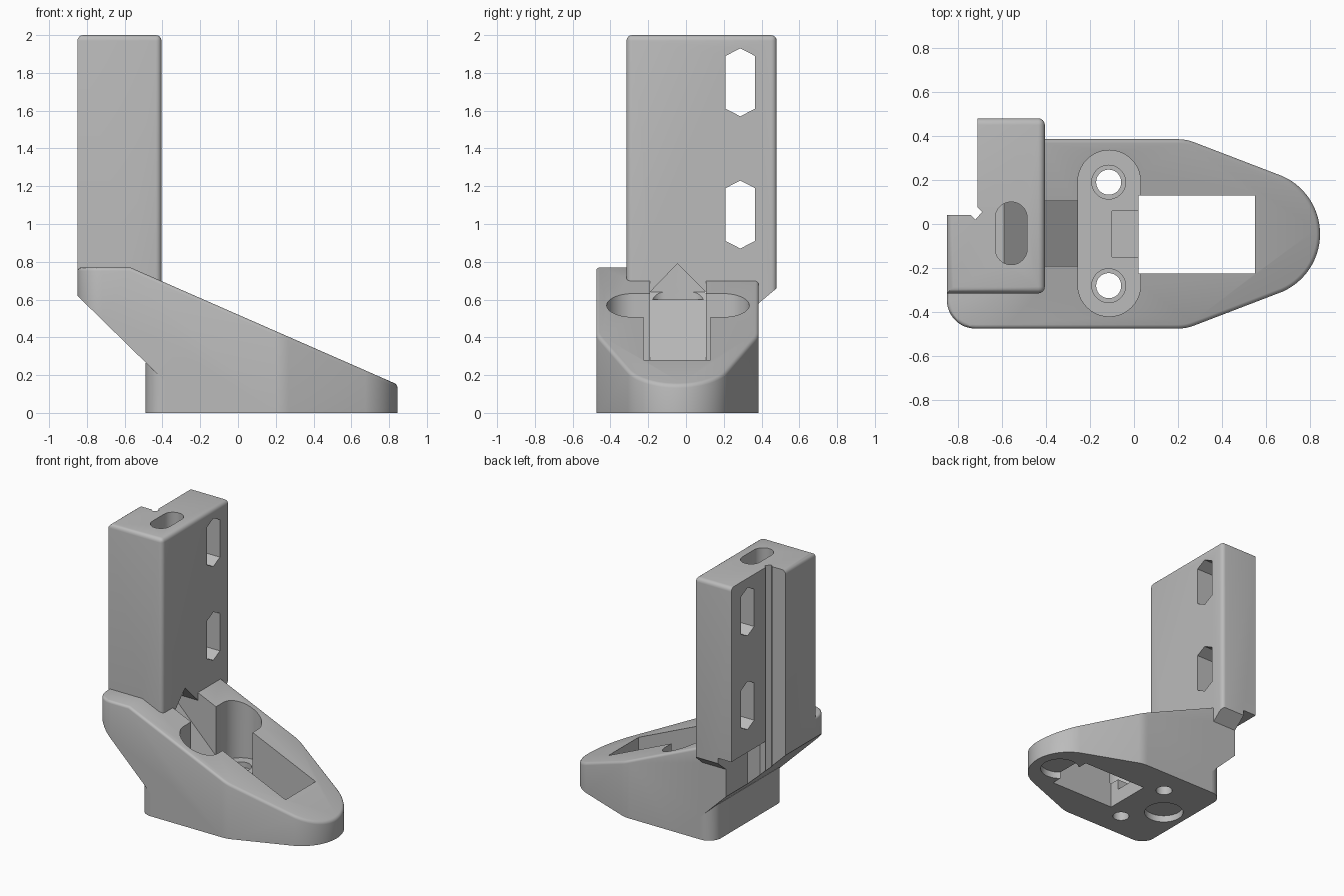
import bpy, bmesh, math
from mathutils import Vector

if "Cube" in bpy.data.objects:
    bpy.data.objects.remove(bpy.data.objects["Cube"])

grey = bpy.data.materials.new("plain_grey")
grey.diffuse_color = (0.5, 0.5, 0.5, 1)
grey.use_nodes = True
grey.node_tree.nodes["Principled BSDF"].inputs["Base Color"].default_value = grey.diffuse_color
CY = -0.045  # centre line of the foot


def arc(cx, cy, r, a0, a1, n=12):
    return [(cx + r * math.cos(math.radians(a0 + (a1 - a0) * i / n)),
             cy + r * math.sin(math.radians(a0 + (a1 - a0) * i / n))) for i in range(n + 1)]


def prism(pts, lo, hi, axis="z"):
    """Extrude a 2D outline along an axis."""
    put = {"z": lambda a, b, c: (a, b, c),
           "x": lambda a, b, c: (c, a, b),
           "y": lambda a, b, c: (a, c, b)}[axis]
    bm = bmesh.new()
    low = [bm.verts.new(put(a, b, lo)) for a, b in pts]
    top = [bm.verts.new(put(a, b, hi)) for a, b in pts]
    bm.faces.new(low)
    bm.faces.new(top)
    n = len(pts)
    for i in range(n):
        j = (i + 1) % n
        bm.faces.new((low[i], low[j], top[j], top[i]))
    bmesh.ops.recalc_face_normals(bm, faces=bm.faces)
    return bm


def slice_off(bm, point, normal):
    """Remove everything on the normal's side and close the cut."""
    bmesh.ops.bisect_plane(bm, geom=bm.verts[:] + bm.edges[:] + bm.faces[:], dist=1e-5,
                           plane_co=point, plane_no=Vector(normal).normalized(), clear_outer=True)
    bmesh.ops.holes_fill(bm, edges=[e for e in bm.edges if e.is_boundary])
    bmesh.ops.recalc_face_normals(bm, faces=bm.faces)


def obj(bm, name):
    me = bpy.data.meshes.new(name)
    bm.to_mesh(me)
    bm.free()
    me.materials.append(grey)
    ob = bpy.data.objects.new(name, me)
    bpy.context.collection.objects.link(ob)
    return ob


def combine(target, bm, op="DIFFERENCE"):
    tool = obj(bm, "tool")
    mod = target.modifiers.new("bool", "BOOLEAN")
    mod.operation, mod.solver, mod.object = op, "EXACT", tool
    bpy.context.view_layer.objects.active = target
    bpy.ops.object.modifier_apply(modifier=mod.name)
    bpy.data.objects.remove(tool)


def rect(x0, x1, y0, y1):
    return [(x0, y0), (x1, y0), (x1, y1), (x0, y1)]


def slot(cx, y0, y1, r):
    return arc(cx, y1 - r, r, 0, 180, 20) + arc(cx, y0 + r, r, 180, 360, 20)


def circle(cx, cy, r):
    return arc(cx, cy, r, 0, 350, 35)


# Foot: plan outline, sloped top, rounded upper rim
plan = (arc(-0.72, -0.345, 0.13, 180, 270) + arc(0.2, -0.275, 0.2, 270, 290, 5)
        + arc(0.558, CY, 0.287, -66, 66, 28)
        + arc(0.2, 0.185, 0.2, 70, 90, 5) + [(-0.71, 0.385), (-0.71, 0.04), (-0.85, 0.04)])
bm = prism(plan, 0, 0.77)
slice_off(bm, (-0.57, 0, 0.77), (0.62, 0, 1.415))
rim = [e for e in bm.edges if len(e.link_faces) == 2
       and max(f.normal.z for f in e.link_faces) > 0.5
       and abs(min(f.normal.z for f in e.link_faces)) < 0.1]
bmesh.ops.bevel(bm, geom=rim, offset=0.018, segments=3, profile=0.5, affect="EDGES", clamp_overlap=True)
bracket = obj(bm, "bracket")

# Tower: stepped column with rounded front edges and a chamfered lower overhang
bm = prism([(-0.85, -0.315), (-0.405, -0.315), (-0.405, 0.48), (-0.71, 0.48),
            (-0.71, 0.04), (-0.85, 0.04)], 0.58, 2)
soft = []
for e in bm.edges:
    a, b = e.verts[0].co, e.verts[1].co
    m = (a + b) / 2
    top = m.z > 1.99 and (m.y < -0.31 or m.y > 0.47 or m.x > -0.41 or m.x < -0.845)
    upright = abs(a.z - b.z) > 1 and m.x > -0.41
    if top or upright:
        soft.append(e)
bmesh.ops.bevel(bm, geom=soft, offset=0.03, segments=4, profile=0.5, affect="EDGES")
slice_off(bm, (0, 0.48, 0.66), (0, 0.08, -0.095))
combine(bracket, bm, "UNION")

# Diagonal underside, then the rounded heel block
combine(bracket, prism([(-1, 0.767), (-0.39, 0.17), (-0.39, -0.1), (-1, -0.1)], -1, 1, "y"))
heel = arc(-0.39, -0.375, 0.1, 180, 270) + [(-0.2, -0.475), (-0.2, 0.385)] + arc(-0.39, 0.285, 0.1, 90, 180)
combine(bracket, prism(heel, 0, 0.265), "UNION")

# Rear clearance below the tower step, and the small groove in the step corner
combine(bracket, prism([(-0.9, 0.07), (-0.66, 0.07), (-0.6, 0.13), (-0.6, 0.6), (-0.9, 0.6)], 0.3, 0.70))
combine(bracket, prism([(-0.74, 0.04), (-0.72, 0.02), (-0.69, 0.055), (-0.715, 0.08)], 0.3, 2.1))

# Cable duct: vertical oval shaft, peaked tunnel with a ramp, open top ahead of the tower
combine(bracket, prism(slot(-0.5575, -0.185, 0.1, 0.0725), 0.6, 2.1))
bm = prism([(-0.19, 0.19), (0.105, 0.19), (0.105, 0.64), (CY, 0.79), (-0.19, 0.64)], -0.63, -0.15, "x")
slice_off(bm, (-0.26, 0, 0.27), (-1, 0, -1))
combine(bracket, bm)
bm = prism(rect(-0.405, -0.15, -0.19, 0.105), 0.19, 1)
slice_off(bm, (-0.26, 0, 0.27), (-1, 0, -1))
combine(bracket, bm)

# Hexagonal strap slots
for z in (1.05, 1.75):
    combine(bracket, prism([(0.2875, z - 0.18), (0.365, z - 0.14), (0.365, z + 0.14),
                            (0.2875, z + 0.18), (0.21, z + 0.14), (0.21, z - 0.14)], -1, 0, "x"))

# Foot pocket, window and centre recess
combine(bracket, prism(slot(-0.1125, -0.42, 0.335, 0.1425), 0.19, 1))
combine(bracket, prism(rect(0.02, 0.55, -0.225, 0.13), -0.1, 1))
combine(bracket, prism(rect(-0.1, 0.05, -0.15, 0.06), 0.11, 0.3))

# Screw holes with counterbores
for y in (-0.28, 0.19):
    combine(bracket, prism(circle(-0.115, y, 0.057), -0.1, 0.4))
    combine(bracket, prism(circle(-0.115, y, 0.077), 0.15, 0.4))

# Round pad recesses under the foot
for x in (-0.31, 0.64):
    combine(bracket, prism(circle(x, CY, 0.135), -0.1, 0.05))

bpy.ops.object.select_all(action="DESELECT")
bracket.select_set(True)
bpy.context.view_layer.objects.active = bracket
bpy.ops.object.shade_smooth_by_angle(angle=math.radians(30))
